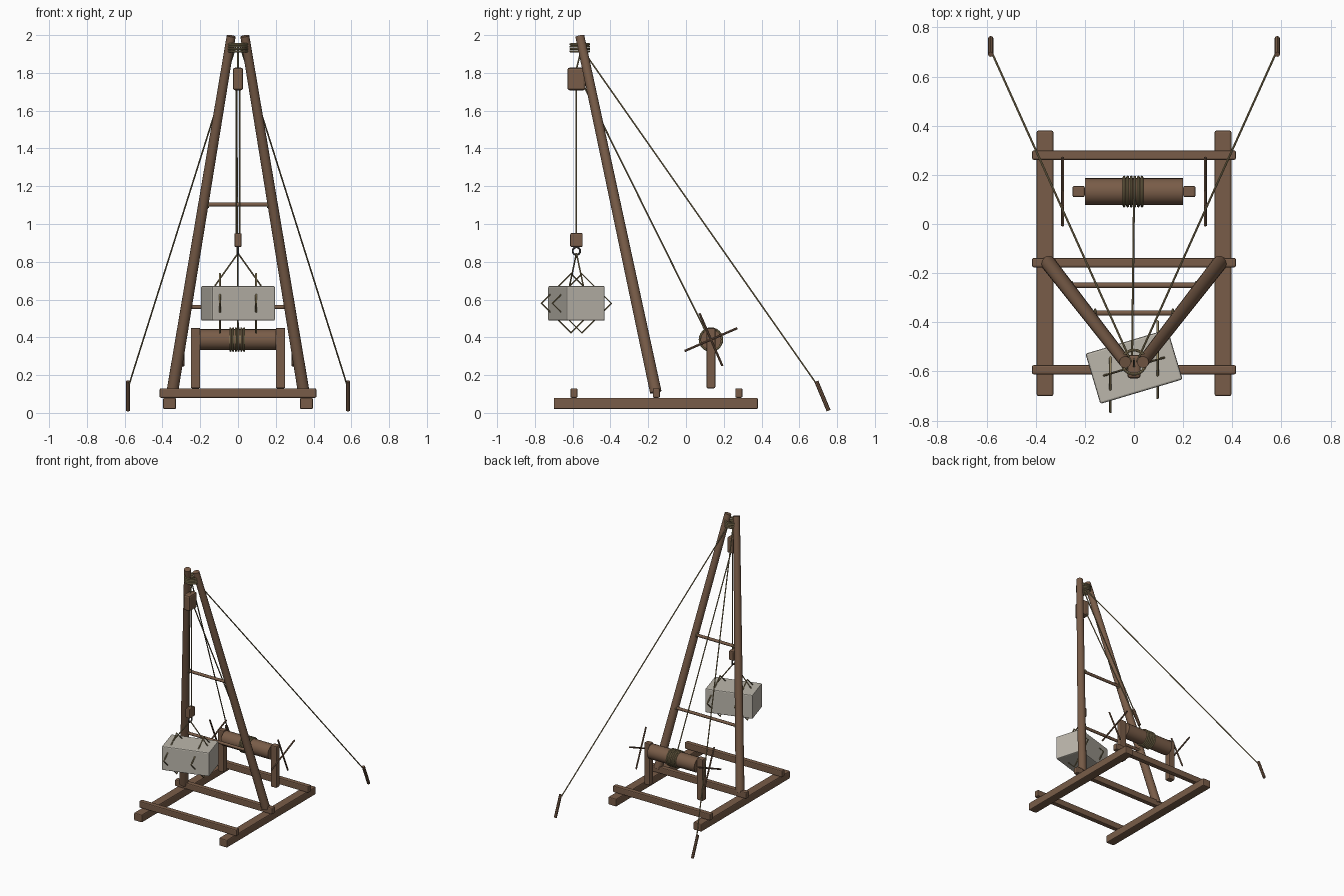
import bpy
from math import pi, radians, cos, sin
from mathutils import Vector

cube = bpy.data.objects.get("Cube")
if cube:
    bpy.data.objects.remove(cube, do_unlink=True)


def material(name, color):
    m = bpy.data.materials.new(name)
    m.use_nodes = True
    m.diffuse_color = (*color, 1)
    m.node_tree.nodes["Principled BSDF"].inputs["Base Color"].default_value = (*color, 1)
    return m


wood = material("brown wood", (0.19, 0.108, 0.065))
hemp = material("hemp rope", (0.28, 0.22, 0.11))
stone = material("grey stone", (0.50, 0.47, 0.41))
iron = material("dark iron", (0.09, 0.085, 0.08))


def finish(name, mat, smooth=True):
    ob = bpy.context.object
    ob.name = name
    ob.data.materials.append(mat)
    if smooth:
        bpy.ops.object.shade_smooth_by_angle(angle=radians(40))
    return ob


def box(name, loc, size, mat, bevel=0.007, turn=0):
    bpy.ops.mesh.primitive_cube_add(size=1, location=loc)
    ob = finish(name, mat, False)
    ob.scale = size
    bpy.ops.object.transform_apply(location=False, rotation=False)
    ob.rotation_euler.z = turn
    mod = ob.modifiers.new("Bevel", "BEVEL")
    mod.width = bevel
    mod.segments = 2
    return ob


def pole(name, a, b, r1, mat, r2=None, sides=12):
    a, b = Vector(a), Vector(b)
    bpy.ops.mesh.primitive_cone_add(vertices=sides, radius1=r1, radius2=r2 or r1,
                                    depth=(b - a).length, location=(a + b) / 2)
    bpy.context.object.rotation_euler = (b - a).to_track_quat("Z", "Y").to_euler()
    return finish(name, mat)


def rope(name, a, b, r=0.0042):
    return pole(name, a, b, r, hemp, sides=8)


def ring(name, loc, major, minor, mat, rot=(0, 0, 0), segments=24):
    bpy.ops.mesh.primitive_torus_add(location=loc, rotation=rot, major_radius=major,
                                     minor_radius=minor, major_segments=segments,
                                     minor_segments=8)
    return finish(name, mat)


# Ground frame
for y, part in ((-0.593, "front"), (-0.157, "middle"), (0.28, "back")):
    box(part + "_crossbeam", (0, y, 0.105), (0.83, 0.038, 0.05), wood)

LOAD_Y = -0.58
APEX = Vector((0, -0.56, 1.94))
DRUM = Vector((0, 0.132, 0.388))
SIDEWAYS = (0, pi / 2, 0)

for s, side in ((1, "left"), (-1, "right")):
    box(side + "_skid", (s * 0.362, -0.16, 0.05), (0.068, 1.08, 0.06), wood)
    # Raking legs of the frame
    pole(side + "_leg", (s * 0.348, -0.16, 0.11), (s * 0.036, -0.562, 1.995),
         0.031, wood, 0.024, 16)
    # Guy ropes and ground stakes
    rope(side + "_guy_rope", (s * 0.012, *APEX.yz), (s * 0.575, 0.69, 0.155))
    pole(side + "_stake", (s * 0.583, 0.755, 0.012), (s * 0.583, 0.69, 0.167),
         0.011, wood, sides=8)
    # Winch posts and turning spokes
    box(side + "_winch_post", (s * 0.225, 0.132, 0.29), (0.05, 0.046, 0.32), wood)
    for i in range(2):
        a = radians(23.5) + i * pi / 2
        d = Vector((0, cos(a), sin(a))) * 0.152
        c = DRUM + Vector((s * 0.29, 0, 0))
        pole(f"{side}_spoke_{i + 1}", c - d, c + d, 0.006, wood, sides=8)

# Rungs between the legs, bound with rope at both ends
for i, (x, y, z) in enumerate(((0.275, -0.25, 0.56), (0.18, -0.362, 1.103))):
    pole(f"rung_{i + 1}", (-x, y, z), (x, y, z), 0.011, wood)
    for s, side in ((1, "left"), (-1, "right")):
        ring(f"rung_{i + 1}_{side}_binding", (s * (x - 0.022), y, z), 0.014, 0.0045,
             hemp, SIDEWAYS)

# Lashing round the leg tops
for i in range(4):
    ring(f"lashing_{i + 1}", (0, -0.562, 1.914 + i * 0.0125), 0.049, 0.0058, hemp)

# Winch drum with its coil of rope
pole("winch_drum", DRUM - Vector((0.2, 0, 0)), DRUM + Vector((0.2, 0, 0)), 0.055, wood, sides=20)
for i in range(6):
    ring(f"drum_coil_{i + 1}", DRUM + Vector(((i - 2.5) * 0.0145 - 0.004, 0, 0)), 0.059, 0.0058,
         hemp, SIDEWAYS)
rope("winch_rope", (0, 0.1, 0.44), (-0.008, -0.555, 1.76))

# Pulley blocks, hoist ropes and hook ring
rope("block_hanger", (0, LOAD_Y, 1.82), (0, -0.55, 1.94))
box("upper_pulley_block", (0, LOAD_Y, 1.768), (0.054, 0.096, 0.12), wood, 0.012)
box("lower_pulley_block", (0, LOAD_Y, 0.915), (0.038, 0.066, 0.074), wood, 0.007)
for s, side in ((1, "left"), (-1, "right")):
    rope(side + "_hoist_rope", (s * 0.01, LOAD_Y, 1.72), (s * 0.01, LOAD_Y, 0.94))
ring("hook_ring", (0, LOAD_Y, 0.857), 0.02, 0.005, iron, SIDEWAYS)

# Stone load, its four-cornered rope loops and lifting sling
TURN = radians(16.6)
box("stone_load", (0, LOAD_Y, 0.58), (0.349, 0.213, 0.184), stone, 0.008, TURN)
for s, side in ((1, "left"), (-1, "right")):
    out = Vector((cos(TURN), sin(TURN), 0)) * s
    center = Vector((0, LOAD_Y, 0.58))
    ring(side + "_load_loop", center + out * 0.1, 0.156, 0.005, hemp, SIDEWAYS, 4)
    rope(side + "_sling", (0, LOAD_Y, 0.845), center + out * 0.128 + Vector((0, 0, 0.092)))
